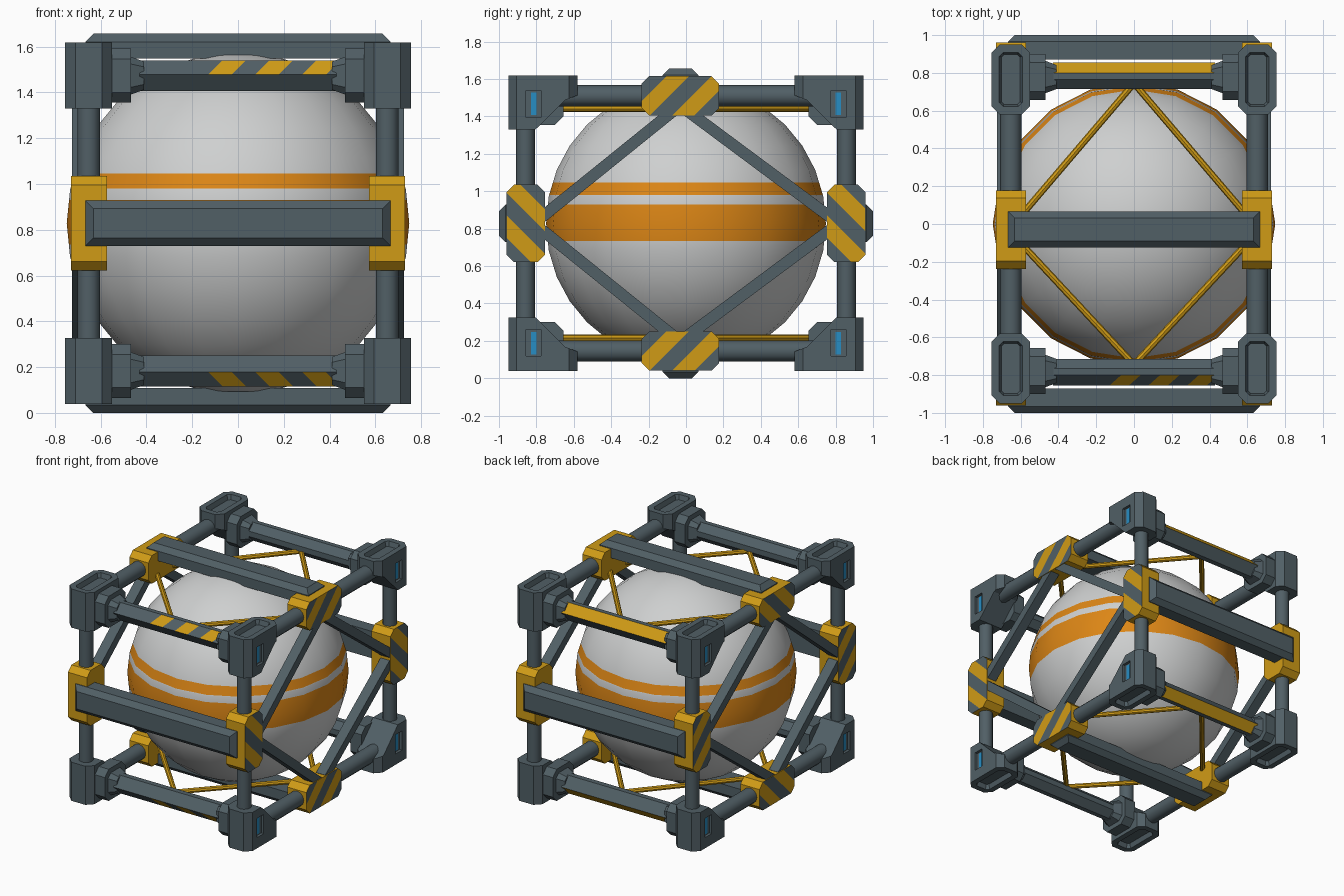
import bpy, bmesh, math
from mathutils import Vector

if "Cube" in bpy.data.objects:
    bpy.data.objects.remove(bpy.data.objects["Cube"])

C = 0.828  # height of the centre; every part is modelled around it


def mat(name, rgb):
    m = bpy.data.materials.new(name)
    m.diffuse_color = (*rgb, 1)
    m.use_nodes = True
    m.node_tree.nodes["Principled BSDF"].inputs["Base Color"].default_value = m.diffuse_color
    return m


SLATE = mat("slate metal", (0.082, 0.115, 0.132))
YELLOW = mat("safety yellow", (0.63, 0.33, 0.008))
ORANGE = mat("orange band", (0.72, 0.24, 0.008))
WHITE = mat("light grey shell", (0.62, 0.63, 0.63))
BLUE = mat("blue lamp", (0.02, 0.27, 0.55))


def finish(name, bm, mats, mirror="", smooth=False, cutter=None):
    bmesh.ops.recalc_face_normals(bm, faces=bm.faces)
    me = bpy.data.meshes.new(name)
    bm.to_mesh(me)
    bm.free()
    for m in mats:
        me.materials.append(m)
    ob = bpy.data.objects.new(name, me)
    ob.location.z = C
    bpy.context.collection.objects.link(ob)
    if smooth:
        bpy.context.view_layer.objects.active = ob
        ob.select_set(True)
        bpy.ops.object.shade_smooth_by_angle(angle=math.radians(40))
        ob.select_set(False)
    if cutter:
        b = ob.modifiers.new("recess", 'BOOLEAN')
        b.operation, b.object, b.solver = 'DIFFERENCE', cutter, 'EXACT'
    if mirror:
        mod = ob.modifiers.new("mirror", 'MIRROR')
        mod.use_axis = [a in mirror for a in "xyz"]
        mod.use_mirror_merge = False
    return ob


def loft(pts, sections, center=(0, 0)):
    """Rings of a y/z outline along x, each (x, scale), capped at both ends."""
    bm = bmesh.new()
    cy, cz = center
    rings = [[bm.verts.new((x, cy + y * s, cz + z * s)) for y, z in pts] for x, s in sections]
    n = len(pts)
    for a, b in zip(rings, rings[1:]):
        for i in range(n):
            bm.faces.new((a[i], a[(i + 1) % n], b[(i + 1) % n], b[i]))
    bm.faces.new(rings[0])
    bm.faces.new(rings[-1][::-1])
    bmesh.ops.recalc_face_normals(bm, faces=bm.faces)
    return bm


def octagon(hy, hz, c):
    q = [(hy, hz - c), (hy - c, hz)]
    q += [(-y, z) for y, z in q[::-1]]
    return q + [(-y, -z) for y, z in q]


def box(lo, hi):
    y, z = (lo[1], hi[1]), (lo[2], hi[2])
    return loft([(y[0], z[0]), (y[1], z[0]), (y[1], z[1]), (y[0], z[1])], [(lo[0], 1), (hi[0], 1)])


def rod(name, p, q, r, mats, mirror, sides=12):
    p, q = Vector(p), Vector(q)
    bm = bmesh.new()
    bmesh.ops.create_cone(bm, cap_ends=True, segments=sides, radius1=r, radius2=r, depth=(q - p).length)
    rot = (q - p).to_track_quat('Z', 'Y').to_matrix()
    bmesh.ops.rotate(bm, matrix=rot, verts=bm.verts)
    bmesh.ops.translate(bm, vec=(p + q) / 2, verts=bm.verts)
    finish(name, bm, mats, mirror, smooth=True)


def hazard(bm, test, d, pitch, off, n=8):
    """Cut the tested faces into diagonal bands and colour them alternately."""
    d = Vector(d).normalized()
    for k in range(-n, n + 1):
        fs = [f for f in bm.faces if test(f)]
        geom = fs + list({e for f in fs for e in f.edges}) + list({v for f in fs for v in f.verts})
        bmesh.ops.bisect_plane(bm, geom=geom, plane_co=d * (off + k * pitch), plane_no=d)
    for f in bm.faces:
        if test(f):
            f.material_index = math.floor((f.calc_center_median().dot(d) - off) / pitch) % 2


# Round tank with two painted bands
bm = bmesh.new()
bmesh.ops.create_uvsphere(bm, u_segments=20, v_segments=16, radius=0.748)
bands = [(-0.093, 0.102), (0.153, 0.218)]
for z in [z for b in bands for z in b]:
    bmesh.ops.bisect_plane(bm, geom=bm.verts[:] + bm.edges[:] + bm.faces[:], plane_co=(0, 0, z), plane_no=(0, 0, 1))
for f in bm.faces:
    f.material_index = int(any(a < f.calc_center_median().z < b for a, b in bands))
finish("tank", bm, [WHITE, ORANGE], smooth=True)

# Corner blocks: chamfered, with a slot in the end and a lamp recess on the side
cutter = finish("lamp_recess_cutter", box((0.735, 0.775, 0.567), (0.80, 0.855, 0.71)), [SLATE])
cutter.hide_render = True
cutter.hide_viewport = True
bm = loft([(0.95, 0.79), (0.58, 0.79), (0.58, 0.685), (0.645, 0.66), (0.805, 0.502), (0.95, 0.502)],
          [(0.55, 1), (0.755, 1)])
edges = [e for e in bm.edges if abs((e.verts[0].co - e.verts[1].co).normalized().z) > 0.99]
bmesh.ops.bevel(bm, geom=edges, offset=0.045, segments=1, affect='EDGES')
top = max(bm.faces, key=lambda f: f.calc_center_median().z)
bmesh.ops.inset_region(bm, faces=[top], thickness=0.045)
bmesh.ops.inset_region(bm, faces=[top], thickness=0.012, depth=-0.035)
finish("corner_block", bm, [SLATE], "xyz", cutter=cutter)
finish("corner_lamp", box((0.73, 0.80, 0.58), (0.739, 0.83, 0.70)), [BLUE], "xyz")

# Frame rails between the corners
rod("side_rail", (0.652, -0.7, 0.682), (0.652, 0.7, 0.682), 0.057, [SLATE], "xz")
rod("upright_rail", (0.652, 0.858, -0.6), (0.652, 0.858, 0.6), 0.05, [SLATE], "xy")

# Cross bars at front and back with a painted chamfer, and their end collars
profile = [(0.855, 0.65), (0.80, 0.712), (0.765, 0.712), (0.715, 0.665), (0.715, 0.625), (0.76, 0.577), (0.80, 0.577)]
for name, s in (("front", -1), ("back", 1)):
    bm = loft([(y * s, z) for y, z in profile], [(-0.43, 1), (0.43, 1)])
    painted = lambda f: f.normal.y * s > 0.5 and f.normal.z > 0.5
    if s < 0:
        hazard(bm, painted, (1, 0, -1), 0.0728, -0.042)
    else:
        for f in bm.faces:
            f.material_index = int(painted(f))
    finish(name + "_cross_bar", bm, [SLATE, YELLOW], "z")
finish("bar_collar", loft(octagon(0.122, 0.118, 0.045), [(0.56, 1), (0.468, 1), (0.468, 0.7), (0.41, 0.52)],
                          (0.778, 0.645)), [SLATE], "xyz")

# Yellow clamps in the middle of each rail, striped on the outer side
clamps = [("top", -0.03, 0.682, 1), ("bottom", -0.03, -0.682, 1), ("front", -0.857, 0, 0), ("back", 0.857, 0, 0)]
for name, y, z, flat in clamps:
    hy, hz = (0.207, 0.105) if flat else (0.103, 0.207)
    bm = loft(octagon(hy, hz, 0.04), [(0.573, 1), (0.73, 1)], (y, z))
    d = Vector((0, 1, -1 if flat else 1)).normalized()
    hazard(bm, lambda f: f.normal.x > 0.9, d, 0.085, Vector((0, y, z)).dot(d) - 0.0425, 5)
    for f in bm.faces:
        if f.normal.x < 0.9:
            f.material_index = 1
    finish(name + "_clamp", bm, [SLATE, YELLOW], "x")

# Broad bumper beams across x, bevelled on the outer face
for name, lo, hi, axis, mir in (("end_beam", (-0.667, 0.87, -0.1), (0.667, 1.0, 0.1), 1, "y"),
                                ("cap_beam", (-0.667, -0.125, 0.72), (0.667, 0.067, 0.828), 2, "z")):
    bm = box(lo, hi)
    edges = [e for e in bm.edges if all(abs(v.co[axis] - hi[axis]) < 1e-4 for v in e.verts)]
    bmesh.ops.bevel(bm, geom=edges, offset=0.035, segments=1, affect='EDGES')
    finish(name, bm, [SLATE], mir)

# Diamond of flat struts on each side
for name, y0, y1 in (("front_strut", -0.07, -0.77), ("back_strut", 0.01, 0.77)):
    a, b = Vector((0, y0, 0.60)), Vector((0, y1, 0.035))
    n = (b - a).cross(Vector((1, 0, 0))).normalized() * 0.031
    outline = [(v.y, v.z) for v in (a + n, b + n, b - n, a - n)]
    finish(name, loft(outline, [(0.65, 1), (0.725, 1)]), [SLATE], "xz")

# Thin yellow tie tubes forming a diamond above and below the tank
rod("front_tie", (0.61, -0.09, 0.613), (0.0, -0.745, 0.613), 0.018, [YELLOW], "xz", 8)
rod("back_tie", (0.61, 0.03, 0.613), (0.0, 0.745, 0.613), 0.018, [YELLOW], "xz", 8)
